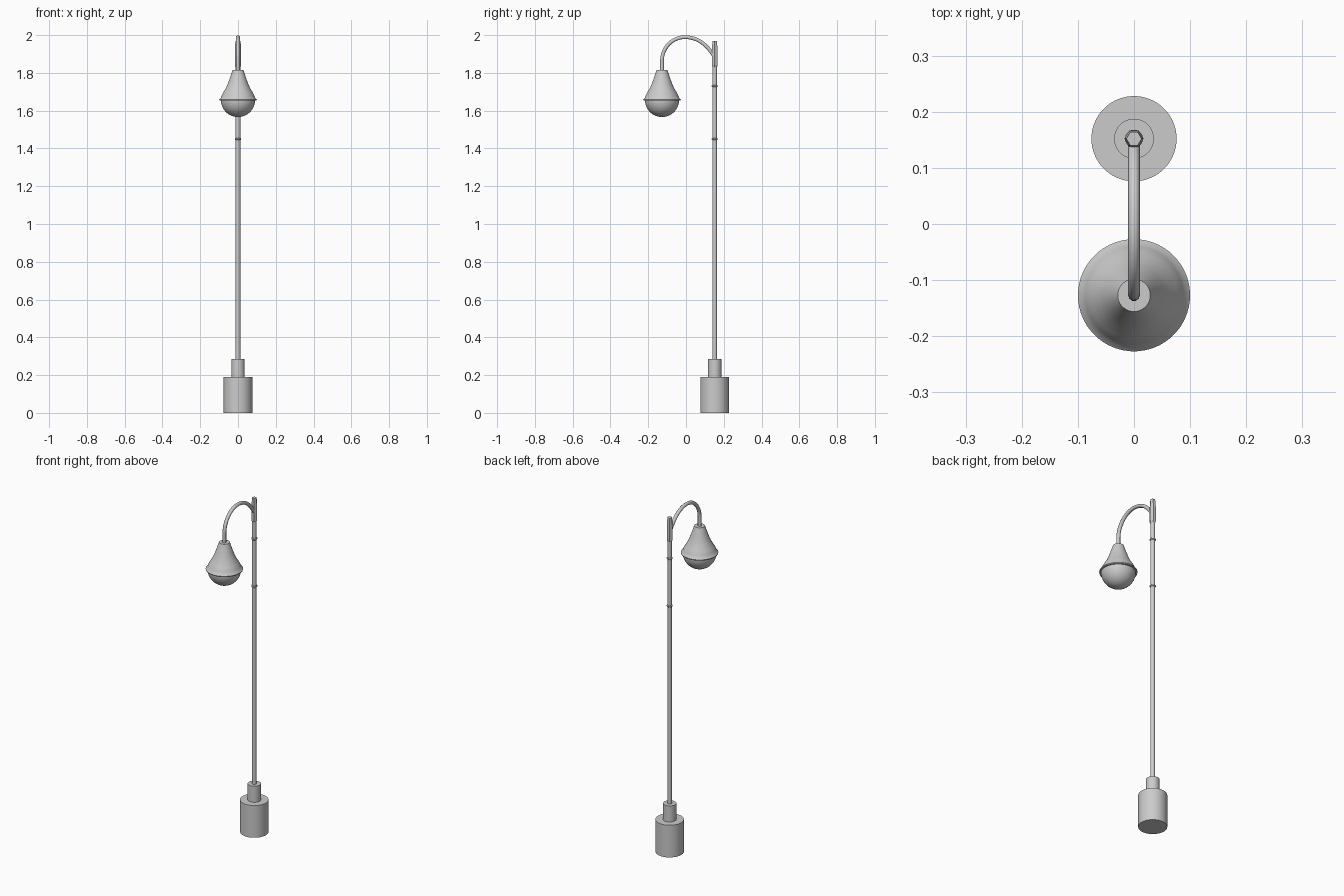
import bpy, math

if "Cube" in bpy.data.objects:
    bpy.data.objects.remove(bpy.data.objects["Cube"])

POLE_Y, LAMP_Y = 0.152, -0.127


def lathe(name, profile, y, sides=48, angle=35):
    """Revolve (radius, z) points about a vertical axis at (0, y)."""
    verts, faces, rings = [], [], []
    for r, z in profile:
        if r < 1e-6:
            rings.append([len(verts)] * sides)
            verts.append((0, y, z))
        else:
            rings.append(list(range(len(verts), len(verts) + sides)))
            for i in range(sides):
                a = 2 * math.pi * (i + 0.5) / sides
                verts.append((r * math.sin(a), y - r * math.cos(a), z))
    for lo, hi in zip(rings, rings[1:]):
        for i in range(sides):
            j = (i + 1) % sides
            f = list(dict.fromkeys((lo[i], lo[j], hi[j], hi[i])))
            faces.append(f)
    if profile[0][0] > 1e-6:
        faces.append(rings[0][::-1])
    if profile[-1][0] > 1e-6:
        faces.append(rings[-1])
    me = bpy.data.meshes.new(name)
    me.from_pydata(verts, [], faces)
    ob = bpy.data.objects.new(name, me)
    bpy.context.collection.objects.link(ob)
    bpy.ops.object.select_all(action='DESELECT')
    ob.select_set(True)
    bpy.context.view_layer.objects.active = ob
    bpy.ops.object.shade_smooth_by_angle(angle=math.radians(angle))
    return ob


# Stepped base and pole
lathe("base", [(0.076, 0), (0.076, 0.19)], POLE_Y)
lathe("base_collar", [(0.0355, 0.19), (0.0355, 0.285)], POLE_Y)
lathe("pole", [(0.0125, 0.285), (0.0125, 1.84)], POLE_Y, 24)

# Thin rings around the pole
for i, z in enumerate((1.45, 1.73)):
    lathe(f"pole_ring_{i + 1}", [(0.0125, z - 0.006), (0.016, z - 0.003),
                                 (0.016, z + 0.003), (0.0125, z + 0.006)], POLE_Y, 24)

# Faceted finial on top of the pole
lathe("finial", [(0.013, 1.83), (0.017, 1.838), (0.017, 1.925),
                 (0.0135, 1.97)], POLE_Y, 6, 20)

# Bell-shaped shade with a flared rim
lathe("lamp_shade", [(0.088, 1.654), (0.099, 1.654), (0.1, 1.659), (0.091, 1.668),
                     (0.087, 1.68), (0.077, 1.698), (0.064, 1.72), (0.053, 1.745),
                     (0.044, 1.77), (0.036, 1.793), (0.029, 1.815)], LAMP_Y)

# Half-globe below the rim
globe = [(0.091 * math.sin(t), 1.658 - 0.092 * math.cos(t))
         for t in (math.pi / 2 * k / 12 for k in range(13))]
lathe("lamp_globe", globe, LAMP_Y)

# Swan-neck arm from the lamp to the finial
cu = bpy.data.curves.new("arm_curve", 'CURVE')
cu.dimensions = '3D'
cu.bevel_depth = 0.0103
cu.bevel_resolution = 3
cu.resolution_u = 14
cu.use_fill_caps = True
sp = cu.splines.new('BEZIER')
# (y, z), left handle offset, right handle offset
points = [((LAMP_Y, 1.80), (0, -0.02), (0, 0.02)),
          ((LAMP_Y, 1.865), (0, -0.02), (0, 0.068)),
          ((-0.006, 1.989), (-0.066, 0), (0.07, 0)),
          ((0.150, 1.887), (-0.04, 0.062), (0.01, -0.015))]
sp.bezier_points.add(len(points) - 1)
for bp, ((y, z), l, r) in zip(sp.bezier_points, points):
    bp.handle_left_type = bp.handle_right_type = 'FREE'
    bp.co = (0, y, z)
    bp.handle_left = (0, y + l[0], z + l[1])
    bp.handle_right = (0, y + r[0], z + r[1])
tmp = bpy.data.objects.new("arm_path", cu)
bpy.context.collection.objects.link(tmp)
bpy.context.view_layer.update()
me = bpy.data.meshes.new_from_object(tmp.evaluated_get(bpy.context.evaluated_depsgraph_get()))
bpy.data.objects.remove(tmp)
arm = bpy.data.objects.new("arm", me)
bpy.context.collection.objects.link(arm)
bpy.ops.object.select_all(action='DESELECT')
arm.select_set(True)
bpy.context.view_layer.objects.active = arm
bpy.ops.object.shade_smooth_by_angle(angle=math.radians(40))
